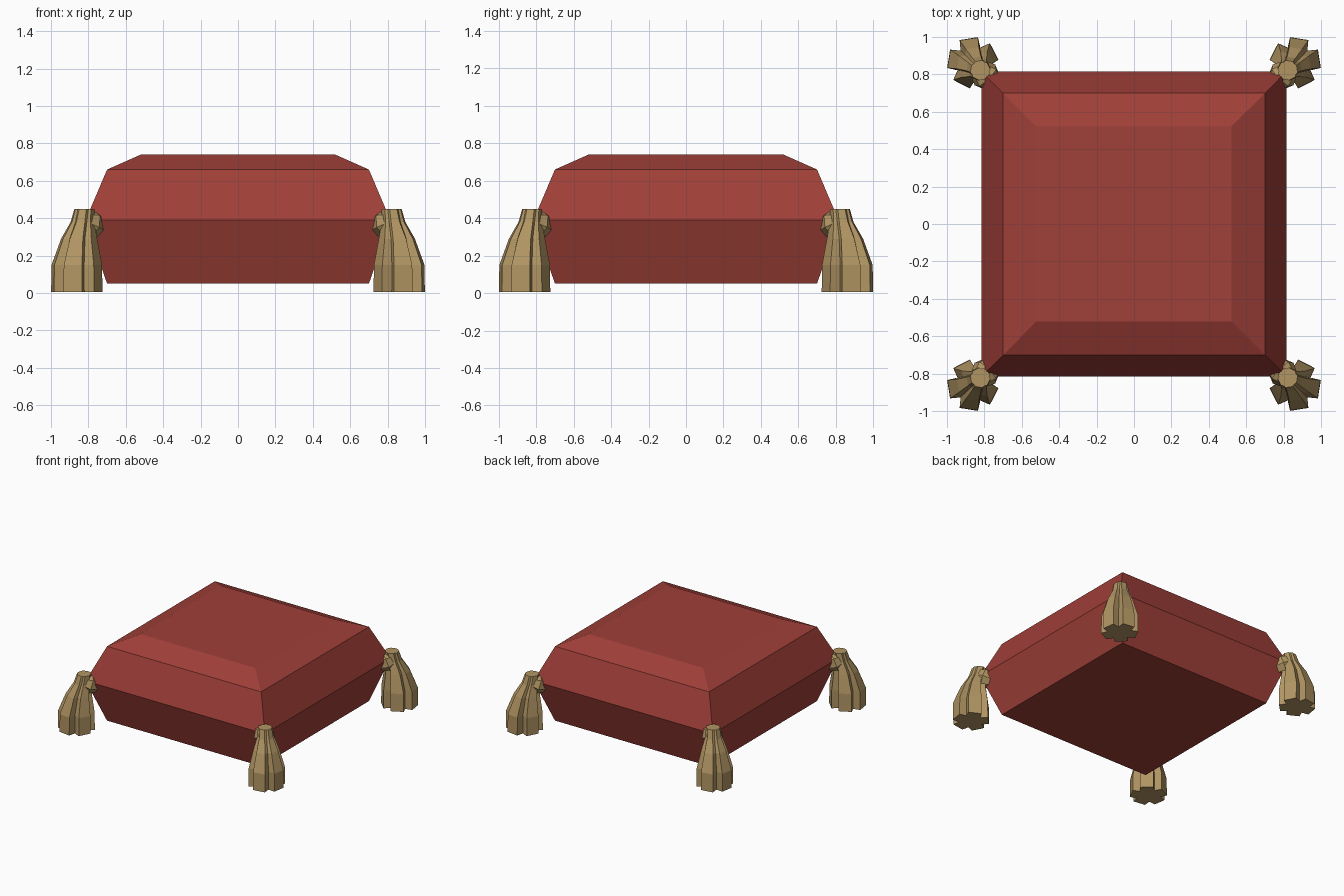
import bpy, bmesh, math
from mathutils import Matrix, Vector

if "Cube" in bpy.data.objects:
    bpy.data.objects.remove(bpy.data.objects["Cube"])


def material(name, color):
    m = bpy.data.materials.new(name)
    m.diffuse_color = (*color, 1)
    m.use_nodes = True
    m.node_tree.nodes["Principled BSDF"].inputs["Base Color"].default_value = m.diffuse_color
    return m


red = material("red fabric", (0.35, 0.05, 0.04))
tan = material("tan cord", (0.44, 0.30, 0.125))


def loft(bm, rings):
    """Skin a stack of equal-length point rings and cap both ends."""
    loops = [[bm.verts.new(p) for p in ring] for ring in rings]
    n = len(loops[0])
    for a, b in zip(loops, loops[1:]):
        for i in range(n):
            j = (i + 1) % n
            bm.faces.new((a[i], a[j], b[j], b[i]))
    bm.faces.new(loops[0][::-1])
    bm.faces.new(loops[-1])


def finish(bm, name, mat):
    bmesh.ops.recalc_face_normals(bm, faces=bm.faces)
    me = bpy.data.meshes.new(name)
    bm.to_mesh(me)
    bm.free()
    me.materials.append(mat)
    ob = bpy.data.objects.new(name, me)
    bpy.context.collection.objects.link(ob)
    return ob


def mirror_corners(ob):
    mod = ob.modifiers.new("four corners", 'MIRROR')
    mod.use_axis = (True, True, False)


# Cushion: stacked squares (half width, height)
profile = [(0.70, 0.05), (0.815, 0.39), (0.70, 0.66), (0.52, 0.74)]
bm = bmesh.new()
loft(bm, [[(-h, -h, z), (h, -h, z), (h, h, z), (-h, h, z)] for h, z in profile])
finish(bm, "cushion", red)


# Tassel skirt: five flat-ended lobes, leaning outward towards the floor
def tassel_ring(z, centre, r, notch):
    pts = []
    for k in range(5):
        base = 45 + 36 + 72 * k
        for off, rad in ((-21, r), (21, r), (36, r * notch)):
            a = math.radians(base + off)
            pts.append((centre + rad * math.cos(a), centre + rad * math.sin(a), z))
    return pts


bm = bmesh.new()
loft(bm, [tassel_ring(*row) for row in (
    (0.005, 0.863, 0.139, 0.65),
    (0.15, 0.863, 0.137, 0.65),
    (0.29, 0.850, 0.098, 0.72),
    (0.38, 0.832, 0.064, 0.82),
    (0.45, 0.822, 0.054, 0.90))])
mirror_corners(finish(bm, "tassel_skirt", tan))

# Tassel knot: faceted knob tying the skirt to the cushion corner
bm = bmesh.new()
rot = Vector((1, 1, 0.5)).to_track_quat('Z', 'Y').to_matrix().to_4x4()
bmesh.ops.create_uvsphere(
    bm, u_segments=7, v_segments=4, radius=0.08,
    matrix=Matrix.Translation((0.793, 0.793, 0.368)) @ rot)
mirror_corners(finish(bm, "tassel_knot", tan))
